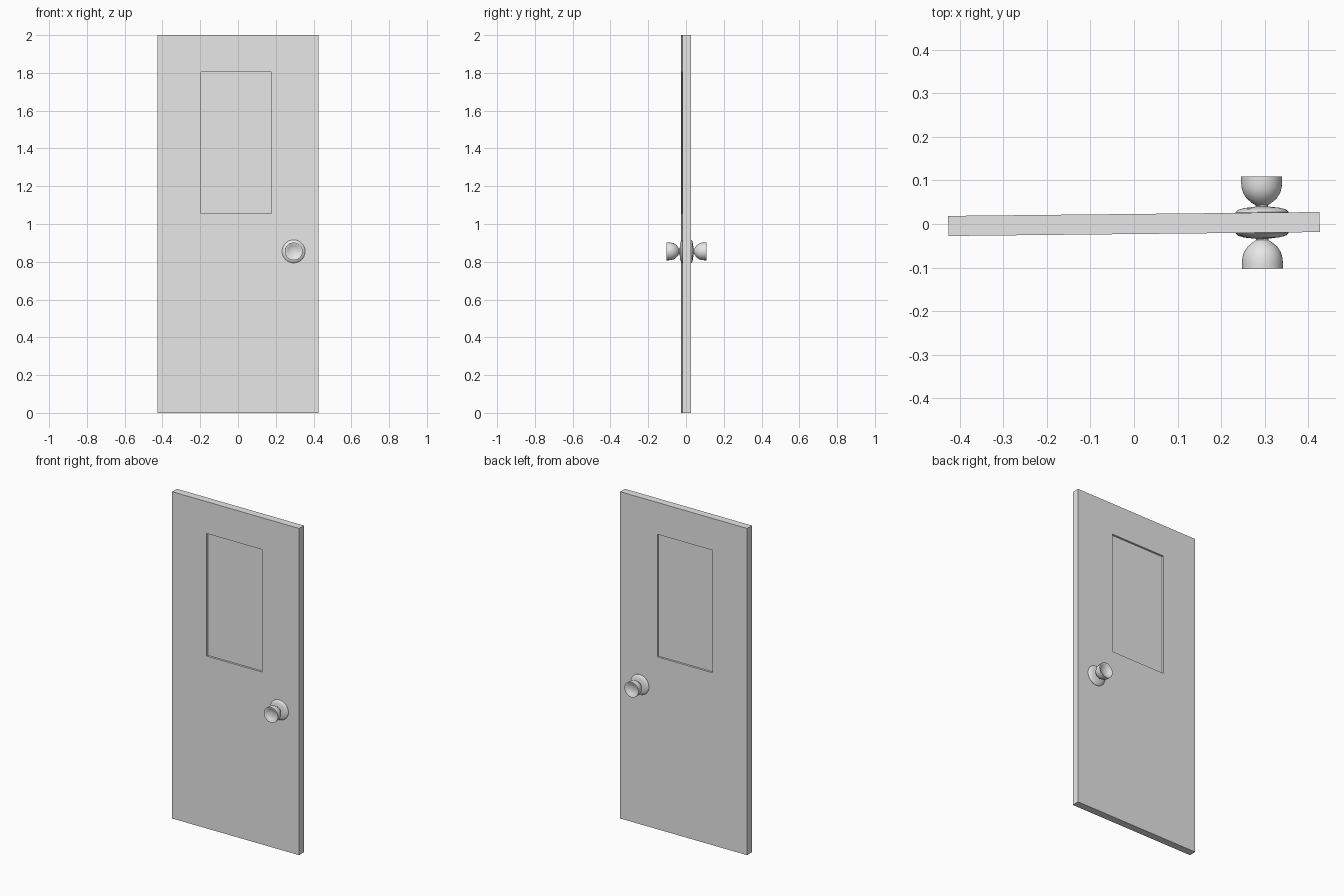
import bpy, bmesh, math
from mathutils import Matrix, Vector

cube = bpy.data.objects.get("Cube")
if cube:
    bpy.data.objects.remove(cube, do_unlink=True)

WIDTH, HEIGHT, THICK = 0.853, 2.0, 0.046
SWING = Matrix.Rotation(0.0105, 4, "Z")    # door stands very slightly ajar

grey = bpy.data.materials.new("plain_grey")
grey.use_nodes = True
grey.diffuse_color = (0.8, 0.8, 0.8, 1)
grey.node_tree.nodes["Principled BSDF"].inputs["Base Color"].default_value = (0.8, 0.8, 0.8, 1)


def make_object(name, bm, matrix):
    bmesh.ops.recalc_face_normals(bm, faces=bm.faces)
    bm.transform(matrix)
    mesh = bpy.data.meshes.new(name)
    bm.to_mesh(mesh)
    bm.free()
    mesh.materials.append(grey)
    obj = bpy.data.objects.new(name, mesh)
    bpy.context.collection.objects.link(obj)
    return obj


# Door slab with a recessed panel on both faces
LEFT, RIGHT, LOW, HIGH = -0.195, 0.176, 1.055, 1.805
RECESS = 0.012
bm = bmesh.new()
bmesh.ops.create_cube(bm, size=1, matrix=Matrix.Translation((0, 0, HEIGHT / 2))
                      @ Matrix.Diagonal((WIDTH, THICK, HEIGHT, 1)))
for point, normal in (((LEFT, 0, 0), (1, 0, 0)), ((RIGHT, 0, 0), (1, 0, 0)),
                      ((0, 0, LOW), (0, 0, 1)), ((0, 0, HIGH), (0, 0, 1))):
    bmesh.ops.bisect_plane(bm, geom=bm.verts[:] + bm.edges[:] + bm.faces[:],
                           plane_co=point, plane_no=normal)
bm.normal_update()
panels = []
for face in bm.faces:
    c = face.calc_center_median()
    if abs(face.normal.y) > 0.9 and LEFT < c.x < RIGHT and LOW < c.z < HIGH:
        panels.append(face)
for face in bmesh.ops.extrude_discrete_faces(bm, faces=panels)["faces"]:
    side = math.copysign(1, face.calc_center_median().y)
    bmesh.ops.translate(bm, verts=face.verts[:], vec=(0, -side * RECESS, 0))
make_object("door_slab", bm, SWING)

# Knobs: rosette, neck and dished cup turned from one profile (radius, distance out)
PROFILE = [(0, 0.015), (0.061, 0.018), (0.061, 0.024), (0.055, 0.03), (0.04, 0.034),
           (0.022, 0.036), (0.014, 0.037), (0.014, 0.04), (0.022, 0.045), (0.034, 0.055),
           (0.042, 0.067), (0.046, 0.08), (0.047, 0.093), (0.047, 0.106),
           (0.042, 0.106), (0.03, 0.097), (0.015, 0.093), (0, 0.092)]


def make_knob(name, side):
    bm = bmesh.new()
    verts = [bm.verts.new((r, side * d, 0)) for r, d in PROFILE]
    edges = [bm.edges.new(pair) for pair in zip(verts, verts[1:])]
    bmesh.ops.spin(bm, geom=verts + edges, cent=(0, 0, 0), axis=(0, 1, 0),
                   angle=math.tau, steps=40)
    bmesh.ops.remove_doubles(bm, verts=bm.verts, dist=0.0001)
    return make_object(name, bm, SWING @ Matrix.Translation((0.294, 0, 0.855)))


knobs = [make_knob("front_knob", -1), make_knob("back_knob", 1)]
bpy.ops.object.select_all(action="DESELECT")
for knob in knobs:
    knob.select_set(True)
bpy.context.view_layer.objects.active = knobs[0]
bpy.ops.object.shade_smooth_by_angle(angle=math.radians(40))
